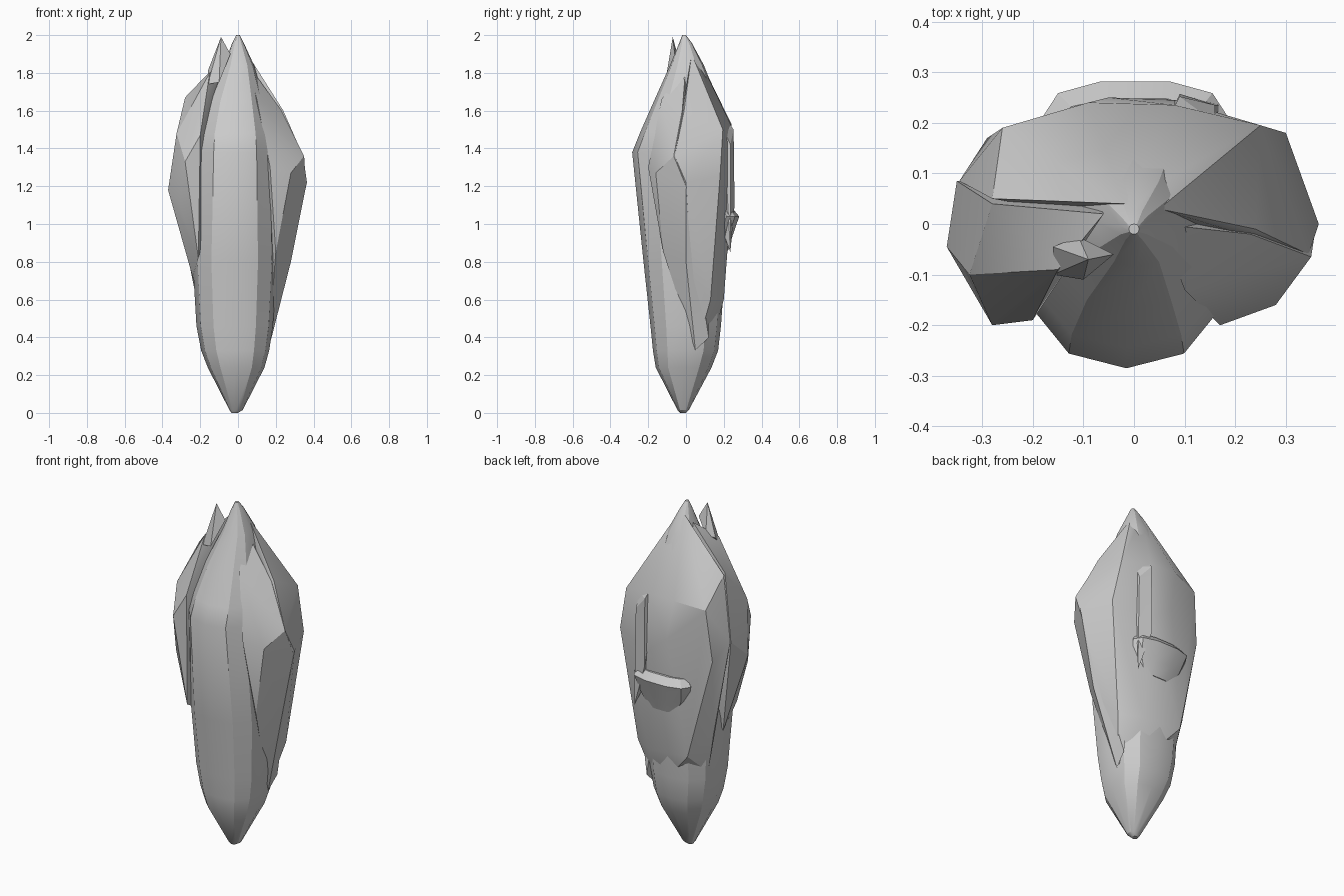
import bpy, bmesh, math


def finish(bm, name, angle=28):
    bmesh.ops.recalc_face_normals(bm, faces=bm.faces)
    me = bpy.data.meshes.new(name)
    bm.to_mesh(me)
    bm.free()
    ob = bpy.data.objects.new(name, me)
    bpy.context.collection.objects.link(ob)
    bpy.ops.object.select_all(action='DESELECT')
    ob.select_set(True)
    bpy.context.view_layer.objects.active = ob
    bpy.ops.object.shade_smooth_by_angle(angle=math.radians(angle))
    return ob


def loft(name, rows, sides, squareness=0.85):
    """Rows are z, x min, x max, y min, y max."""
    bm = bmesh.new()
    rings = []
    for z, x0, x1, y0, y1 in rows:
        ring = []
        for i in range(sides):
            a = 2 * math.pi * i / sides
            c, s = math.cos(a), math.sin(a)
            c = math.copysign(abs(c) ** squareness, c)
            s = math.copysign(abs(s) ** squareness, s)
            ring.append(bm.verts.new(((x0 + x1) / 2 + c * (x1 - x0) / 2,
                                      (y0 + y1) / 2 + s * (y1 - y0) / 2, z)))
        rings.append(ring)
    for a, b in zip(rings, rings[1:]):
        for i in range(sides):
            j = (i + 1) % sides
            bm.faces.new((a[i], a[j], b[j], b[i]))
    bm.faces.new(rings[0][::-1])
    bm.faces.new(rings[-1])
    return finish(bm, name)


def hull(name, pts, angle=28):
    bm = bmesh.new()
    for p in pts:
        bm.verts.new(p)
    res = bmesh.ops.convex_hull(bm, input=bm.verts)
    bmesh.ops.delete(bm, geom=[v for v in bm.verts if not v.link_faces], context='VERTS')
    return finish(bm, name, angle)


# central shard running from tip to tip
loft("core_shard", [
    (0.0, -0.035, 0.0, -0.03, 0.0),
    (0.015, -0.045, 0.025, -0.045, 0.015),
    (0.24, -0.16, 0.14, -0.16, 0.135),
    (0.33, -0.195, 0.165, -0.175, 0.17),
    (0.46, -0.22, 0.185, -0.188, 0.185),
    (0.8, -0.24, 0.205, -0.225, 0.21),
    (1.38, -0.22, 0.19, -0.285, 0.22),
    (1.48, -0.21, 0.18, -0.245, 0.215),
    (1.65, -0.16, 0.14, -0.17, 0.17),
    (1.84, -0.075, 0.085, -0.085, 0.095),
    (1.96, -0.03, 0.03, -0.035, 0.03),
    (2.0, -0.01, 0.01, -0.02, 0.0)], 12)

# broad rear shell
hull("rear_shell", [
    (-0.02, 0.04, 1.94), (0.05, 0.03, 1.9),
    (-0.28, 0.05, 1.66), (0.24, -0.01, 1.6),
    (-0.26, 0.19, 1.5), (-0.09, 0.24, 1.53), (0.08, 0.235, 1.53), (0.25, 0.195, 1.5),
    (-0.345, 0.085, 1.3), (-0.29, 0.17, 1.2), (-0.05, 0.25, 1.3), (0.08, 0.245, 1.2),
    (0.3, 0.18, 1.25), (0.365, 0.0, 1.22), (0.345, -0.06, 1.36),
    (-0.25, 0.1, 0.75), (-0.15, 0.2, 0.62), (0.1, 0.2, 0.6), (0.22, 0.13, 0.6),
    (0.255, 0.03, 0.72), (0.16, 0.06, 0.35), (-0.2, 0.08, 0.5), (0.0, 0.16, 0.45)])

# front side lobes
hull("right_lobe", [
    (0.05, 0.0, 1.85), (0.1, -0.13, 1.66), (0.23, -0.02, 1.6),
    (0.17, -0.2, 1.3), (0.28, -0.16, 1.27), (0.35, -0.065, 1.36), (0.36, 0.0, 1.2),
    (0.2, -0.12, 0.85), (0.28, 0.0, 0.8), (0.16, 0.05, 0.33), (0.17, 0.12, 0.4),
    (0.05, 0.1, 1.3)])
hull("left_lobe", [
    (-0.06, 0.02, 1.9), (-0.15, -0.09, 1.8), (-0.28, 0.04, 1.67),
    (-0.2, -0.19, 1.47), (-0.28, -0.2, 1.33), (-0.325, -0.1, 1.48),
    (-0.37, -0.045, 1.18), (-0.35, 0.085, 1.3), (-0.31, -0.13, 1.1),
    (-0.21, -0.17, 0.82), (-0.24, 0.0, 0.72), (-0.1, 0.1, 1.2)])

# small splinter beside the upper tip
hull("top_splinter", [
    (-0.09, -0.07, 1.99), (-0.04, -0.06, 1.9), (-0.16, -0.045, 1.81),
    (-0.11, -0.025, 1.82), (-0.16, -0.1, 1.74), (-0.1, -0.11, 1.75)], 15)

# ledge across the back
loft("rear_ledge", [
    (0.86, -0.1, 0.12, 0.12, 0.225),
    (0.94, -0.15, 0.16, 0.12, 0.25),
    (1.04, -0.18, 0.185, 0.14, 0.285),
    (1.08, -0.15, 0.16, 0.15, 0.25)], 10)

# thin raised blade above the ledge
hull("rear_blade", [
    (0.05, 0.17, 1.62), (0.09, 0.252, 1.5), (0.16, 0.235, 1.42), (0.09, 0.257, 1.1),
    (0.17, 0.235, 0.85), (0.12, 0.18, 1.0), (0.16, 0.2, 1.5)], 15)
